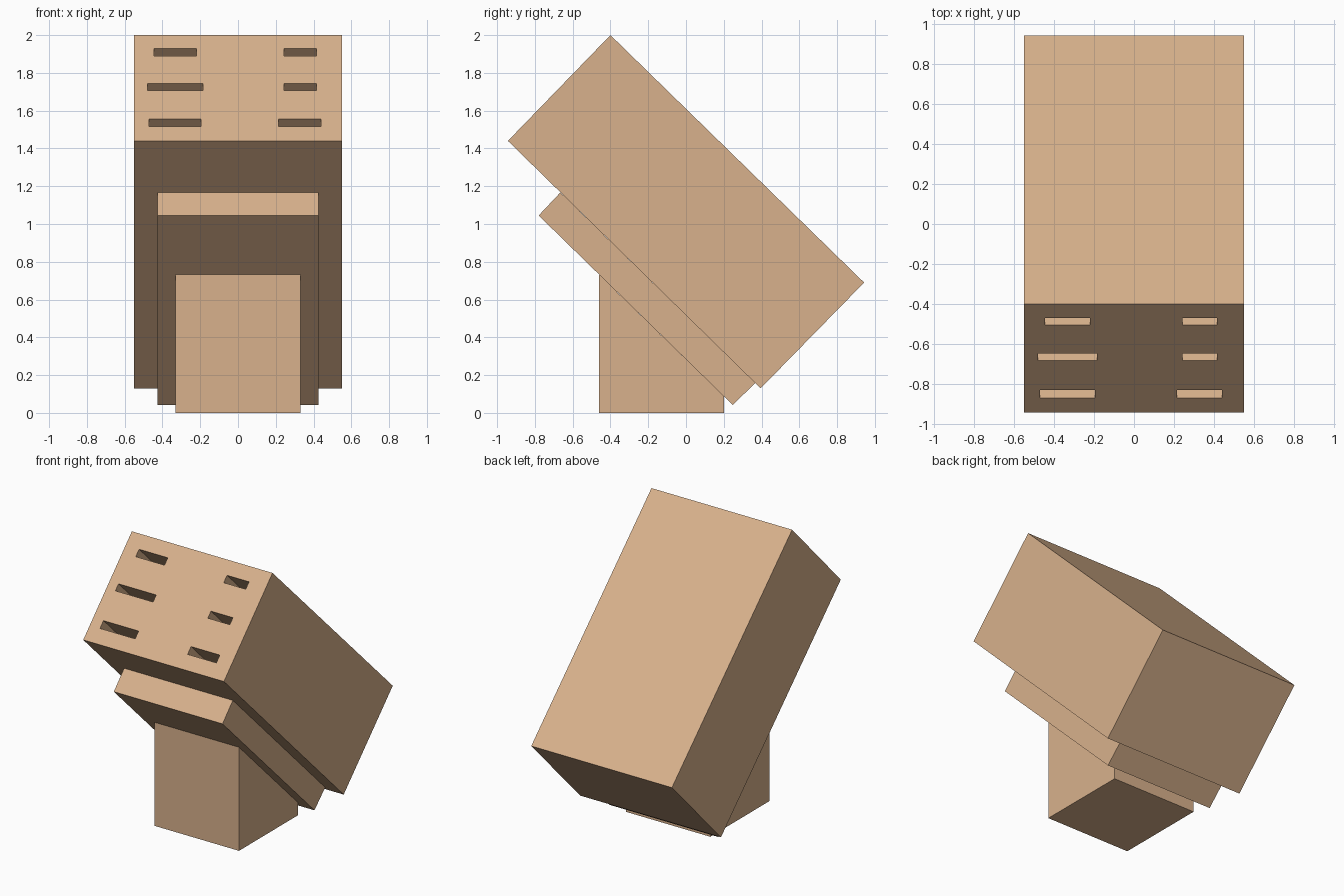
import bpy
import bmesh
from mathutils import Vector

if "Cube" in bpy.data.objects:
    bpy.data.objects.remove(bpy.data.objects["Cube"])

wood = bpy.data.materials.new("light wood")
wood.diffuse_color = (0.686, 0.440, 0.262, 1)
wood.use_nodes = True
wood.node_tree.nodes["Principled BSDF"].inputs["Base Color"].default_value = wood.diffuse_color


def add_prism(bm, profile, x0, x1):
    """Extrude a (y, z) profile from x0 to x1."""
    face = bm.faces.new([bm.verts.new((x0, y, z)) for y, z in profile])
    ext = bmesh.ops.extrude_face_region(bm, geom=[face])
    verts = [v for v in ext["geom"] if isinstance(v, bmesh.types.BMVert)]
    bmesh.ops.translate(bm, verts=verts, vec=(x1 - x0, 0, 0))


def make_object(name, prisms):
    bm = bmesh.new()
    for profile, x0, x1 in prisms:
        add_prism(bm, profile, x0, x1)
    bmesh.ops.recalc_face_normals(bm, faces=bm.faces)
    mesh = bpy.data.meshes.new(name)
    bm.to_mesh(mesh)
    bm.free()
    mesh.materials.append(wood)
    obj = bpy.data.objects.new(name, mesh)
    bpy.context.collection.objects.link(obj)
    return obj


# Tilted main block; its slotted face runs from low to high
low, high = Vector((-0.943, 1.44)), Vector((-0.40, 2.0))
back_low, back_high = Vector((0.395, 0.13)), Vector((0.943, 0.69))
block = make_object("knife_block", [([low, back_low, back_high, high], -0.55, 0.55)])

# Backing plate under the block
make_object("backing_plate", [([(-0.78, 1.045), (0.247, 0.042), (0.367, 0.158),
                                (-0.665, 1.167)], -0.425, 0.425)])

# Upright foot, cut to the slope of the plate
make_object("foot", [([(-0.46, 0), (0.20, 0), (0.20, 0.088), (-0.46, 0.732)],
                      -0.33, 0.33)])

# Blade slots: z range on the slotted face, then x ranges left and right
rows = [
    (1.89, 1.928, (-0.445, -0.22), (0.243, 0.415)),
    (1.707, 1.743, (-0.48, -0.185), (0.243, 0.415)),
    (1.515, 1.555, (-0.47, -0.195), (0.215, 0.44)),
]
inward = (back_low - low).normalized()
slots = []
for z0, z1, *spans in rows:
    a, b = (low.lerp(high, (z - low.y) / (high.y - low.y)) for z in (z0, z1))
    profile = [a - inward * 0.05, a + inward * 1.1, b + inward * 1.1, b - inward * 0.05]
    slots += [(profile, x0, x1) for x0, x1 in spans]
cutter = make_object("slot_cutter", slots)
cutter.hide_render = True
cutter.display_type = 'WIRE'

cut = block.modifiers.new("slots", 'BOOLEAN')
cut.operation = 'DIFFERENCE'
cut.solver = 'EXACT'
cut.object = cutter
